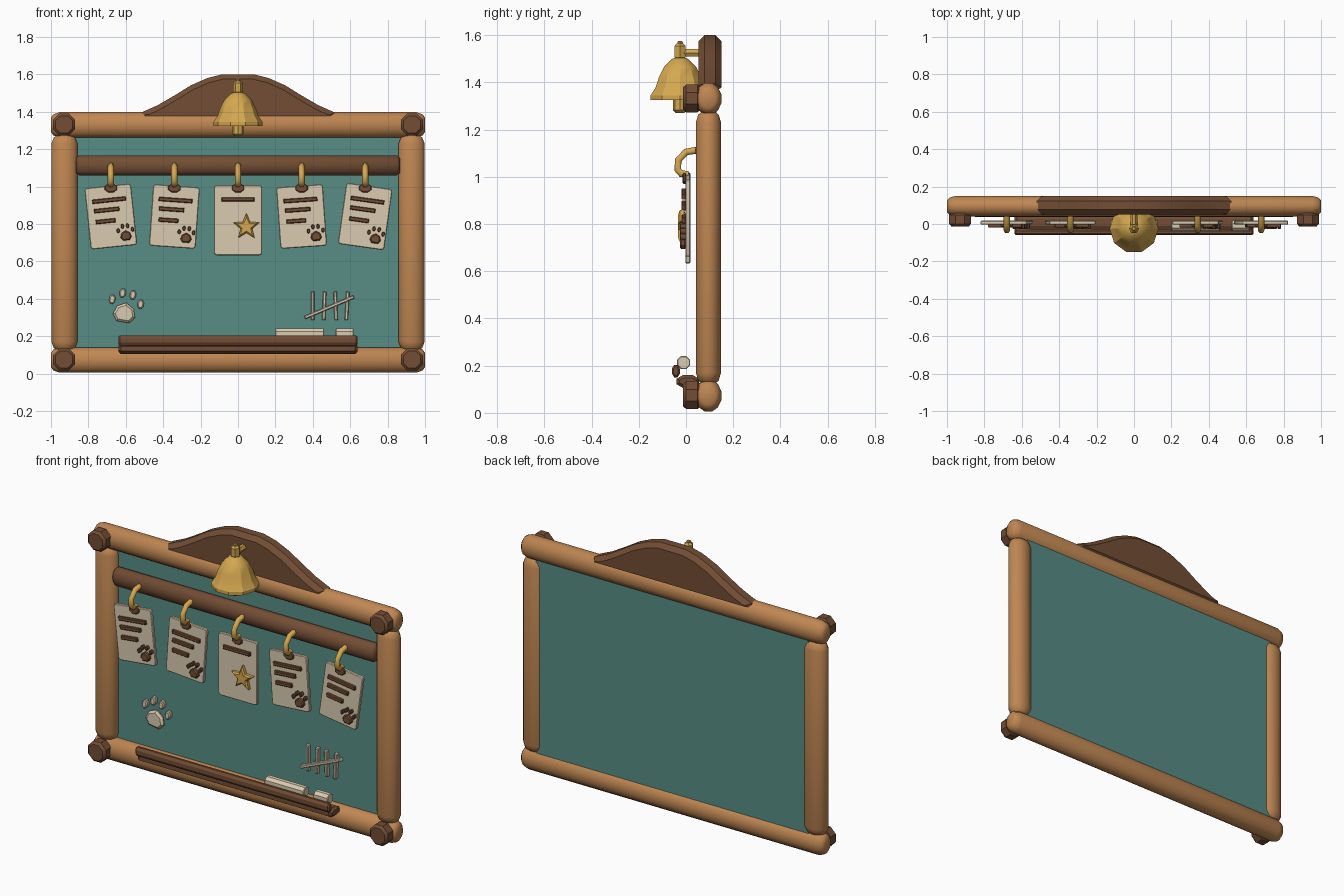
import bpy, bmesh
from math import sin, cos, pi, radians
from mathutils import Matrix, Vector

if "Cube" in bpy.data.objects:
    bpy.data.objects.remove(bpy.data.objects["Cube"])


def material(name, rgb):
    m = bpy.data.materials.new(name)
    m.diffuse_color = (*rgb, 1)
    m.use_nodes = True
    m.node_tree.nodes["Principled BSDF"].inputs["Base Color"].default_value = m.diffuse_color
    return m


LOG = material("light_wood", (0.52, 0.24, 0.085))
DARK = material("dark_wood", (0.17, 0.075, 0.035))
GOLD = material("brass", (0.66, 0.39, 0.08))
TEAL = material("board_teal", (0.095, 0.27, 0.235))
CREAM = material("paper", (0.70, 0.60, 0.44))


def finish(name, bm, mat, angle=35):
    bmesh.ops.recalc_face_normals(bm, faces=bm.faces)
    me = bpy.data.meshes.new(name)
    bm.to_mesh(me)
    bm.free()
    me.materials.append(mat)
    ob = bpy.data.objects.new(name, me)
    bpy.context.collection.objects.link(ob)
    bpy.ops.object.select_all(action='DESELECT')
    ob.select_set(True)
    bpy.context.view_layer.objects.active = ob
    bpy.ops.object.shade_smooth_by_angle(angle=radians(angle))
    return ob


def lathe(name, rings, sides, mat, loc=(0, 0, 0), axis='Z', angle=35, phase=0.0):
    """rings: (local x radius, local y radius, height) along the axis, capped ends"""
    rot = {'Z': Matrix(), 'X': Matrix.Rotation(pi / 2, 4, 'Y'),
           'Y': Matrix.Rotation(-pi / 2, 4, 'X')}[axis]
    m = Matrix.Translation(loc) @ rot
    bm = bmesh.new()
    loops = [[bm.verts.new(m @ Vector((rx * cos(2 * pi * (i + phase) / sides),
                                       ry * sin(2 * pi * (i + phase) / sides), h)))
              for i in range(sides)] for rx, ry, h in rings]
    for a, b in zip(loops, loops[1:]):
        for i in range(sides):
            j = (i + 1) % sides
            bm.faces.new((a[i], a[j], b[j], b[i]))
    bm.faces.new(loops[0])
    bm.faces.new(loops[-1])
    return finish(name, bm, mat, angle)


def rod(name, loc, half, rx, ry, sides, mat, axis, bev, angle=35, phase=0.0):
    """cylinder of half length `half` with chamfered ends"""
    rings = [(rx - bev, ry - bev, -half), (rx, ry, -half + bev),
             (rx, ry, half - bev), (rx - bev, ry - bev, half)]
    return lathe(name, rings, sides, mat, loc, axis, angle, phase)


def log(name, loc, half, rx, ry, axis):
    """rounded log of the frame"""
    rings = [(rx * k, ry * k, s * (half - d)) for s, seq in
             ((-1, ((0.55, 0), (0.82, 0.012), (1, 0.045))),
              (1, ((1, 0.045), (0.82, 0.012), (0.55, 0)))) for k, d in seq]
    return lathe(name, rings, 12, LOG, loc, axis, 50, 0.5)


def plate(name, pts, y0, y1, mat, bev=0.004, at=(0, 0), tilt=0, angle=35):
    """outline in the xz plane, tilted, moved and extruded from y0 to y1"""
    c, s = cos(radians(tilt)), sin(radians(tilt))
    pts = [(at[0] + x * c - z * s, at[1] + x * s + z * c) for x, z in pts]
    bm = bmesh.new()
    front, back = [[bm.verts.new((x, y, z)) for x, z in pts] for y in (y0, y1)]
    bm.faces.new(front)
    bm.faces.new(back)
    n = len(pts)
    for i in range(n):
        j = (i + 1) % n
        bm.faces.new((front[i], front[j], back[j], back[i]))
    bmesh.ops.recalc_face_normals(bm, faces=bm.faces)
    if bev:
        rims = [e for e in bm.edges if abs(e.verts[0].co.y - e.verts[1].co.y) < 1e-6]
        bmesh.ops.bevel(bm, geom=rims, offset=bev, segments=1, profile=0.5, affect='EDGES')
    return finish(name, bm, mat, angle)


def rect(w, h, r=0.0, cx=0.0, cz=0.0):
    """rectangle outline, corners rounded by r"""
    out = []
    for sx, sz, a0 in ((1, 1, 0), (-1, 1, 90), (-1, -1, 180), (1, -1, 270)):
        for a in ((0, 45, 90) if r else (0,)):
            t = radians(a0 + a)
            out.append((cx + sx * (w / 2 - r) + r * cos(t), cz + sz * (h / 2 - r) + r * sin(t)))
    return out


def oval(rx, rz, cx=0.0, cz=0.0, n=8):
    return [(cx + rx * cos(2 * pi * (i + .5) / n), cz + rz * sin(2 * pi * (i + .5) / n))
            for i in range(n)]


def paw(name, k, y0, y1, mat, at, tilt):
    """pad and four toes, scaled by k"""
    pad = [(-.035, -.05), (.035, -.05), (.06, -.015), (.045, .03), (0, .055), (-.045, .03), (-.06, -.015)]
    plate(name + "_pad", [(x * k, z * k) for x, z in pad], y0, y1, mat, .012 * k, at, tilt)
    for i, (x, z) in enumerate(((-.077, .06), (-.028, .102), (.028, .102), (.077, .06))):
        plate(f"{name}_toe_{i}", oval(.018 * k, .026 * k, x * k, z * k), y0, y1, mat,
              .006 * k, at, tilt)


# log frame with corner pegs
for s in (-1, 1):
    log("side_post", (s * .928, .095, .70), .575, .072, .055, 'Z')
for z, n in ((.073, "bottom_log"), (1.33, "top_log")):
    log(n, (0, .095, z), 1.0, .07, .057, 'X')
    for s in (-1, 1):
        rod("corner_peg", (s * .93, .025, z + .002), .038, .064, .064, 8, DARK, 'Y', .014, 35, .5)

# board panel
plate("board_panel", rect(1.80, 1.20), .10, .13, TEAL, 0, (0, .70))

# crest above the frame
half = [(.52, 1.395), (.43, 1.435), (.335, 1.49), (.255, 1.54), (.165, 1.58), (.085, 1.6)]
crest = [(-.52, 1.36), (.52, 1.36)] + half + [(-x, z) for x, z in reversed(half)]
plate("crest", crest, .052, .15, DARK, .026, angle=30)

# bell, clapper and hanger
BY = -.025
bell = [(.131, 1.325), (.131, 1.345), (.108, 1.38), (.095, 1.42), (.072, 1.465), (.038, 1.498), (.012, 1.508)]
lathe("bell", [(r, r, z) for r, z in bell], 10, GOLD, (0, BY, 0), 'Z', 30)
rod("bell_clapper", (0, BY, 1.305), .035, .03, .03, 8, GOLD, 'Z', .012)
rod("bell_knob", (0, BY, 1.53), .035, .027, .027, 6, GOLD, 'Z', .011)
rod("bell_pin", (0, BY, 1.555), .02, .013, .013, 6, GOLD, 'Z', .004)
rod("bell_arm", (0, .025, 1.525), .055, .018, .018, 6, GOLD, 'Y', .003)

# hanging rail
rod("hanging_rail", (0, .08, 1.113), .865, .056, .042, 10, DARK, 'X', .015, 50, .5)


def hook(x):
    cu = bpy.data.curves.new("hook", 'CURVE')
    cu.dimensions = '3D'
    cu.bevel_depth, cu.bevel_resolution, cu.use_fill_caps = .017, 1, True
    path = [(.06, 1.115), (.0, 1.105), (-.033, 1.07), (-.035, 1.03), (-.02, 1.013), (.01, 1.01)]
    sp = cu.splines.new('POLY')
    sp.points.add(len(path) - 1)
    for p, (y, z) in zip(sp.points, path):
        p.co = (x, y, z, 1)
    cu.materials.append(GOLD)
    ob = bpy.data.objects.new("hook", cu)
    bpy.context.collection.objects.link(ob)
    bpy.ops.object.select_all(action='DESELECT')
    ob.select_set(True)
    bpy.context.view_layer.objects.active = ob
    bpy.ops.object.convert(target='MESH')


# notice cards with eyelets, lines and marks
for x, tilt in ((-.68, 6), (-.34, -4), (0, 0), (.34, 4), (.68, -8)):
    mid = x == 0
    at = (x, .82 if mid else .84)
    hook(x)
    plate("card", rect(.258, .376, .015) if mid else rect(.25, .33, .015), -.003, .018, CREAM, .004, at, tilt)
    plate("card_eyelet", oval(.036, .026), -.014, 0, DARK, .004, (x, .993))
    bars = [(.175, 0, .112)] if mid else [(.18, 0, .088), (.135, -.018, .037), (.105, -.03, -.022)]
    for w, cx, cz in bars:
        plate("card_line", rect(w, .022, 0, cx, cz), -.02, 0, DARK, .004, at, tilt)
    if mid:
        star = [((.074, .033)[i % 2] * sin(pi * i / 5), (.074, .033)[i % 2] * cos(pi * i / 5))
                for i in range(10)]
        plate("card_star", star, -.034, 0, GOLD, .008, (.045, .785))
    else:
        t = radians(tilt)
        spot = (x + .07 * cos(t) + .11 * sin(t), .84 + .07 * sin(t) - .11 * cos(t))
        paw("card_paw", .5, -.026, 0, DARK, spot, tilt)

# chalk drawings on the board
paw("board_paw", 1.0, .075, .105, CREAM, (-.607, .325), -10)
for i in range(4):
    plate("tally_mark", rect(.018, .152), .078, .105, CREAM, .004, (.40 + .061 * i, .362), (0, -2, 2, -3)[i])
plate("tally_slash", rect(.285, .018), .07, .105, CREAM, .004, (.488, .355), 23)

# chalk tray
rod("tray_shelf", (0, .008, .133), .64, .03, .052, 8, DARK, 'X', .014, 20, .5)
rod("tray_lip", (0, -.043, .177), .64, .029, .018, 8, DARK, 'X', .008, 20, .5)
for cx, hl in ((.33, .13), (.57, .048)):
    rod("chalk", (cx, -.01, .213), hl, .03, .03, 8, CREAM, 'X', .004, 35, .5)
